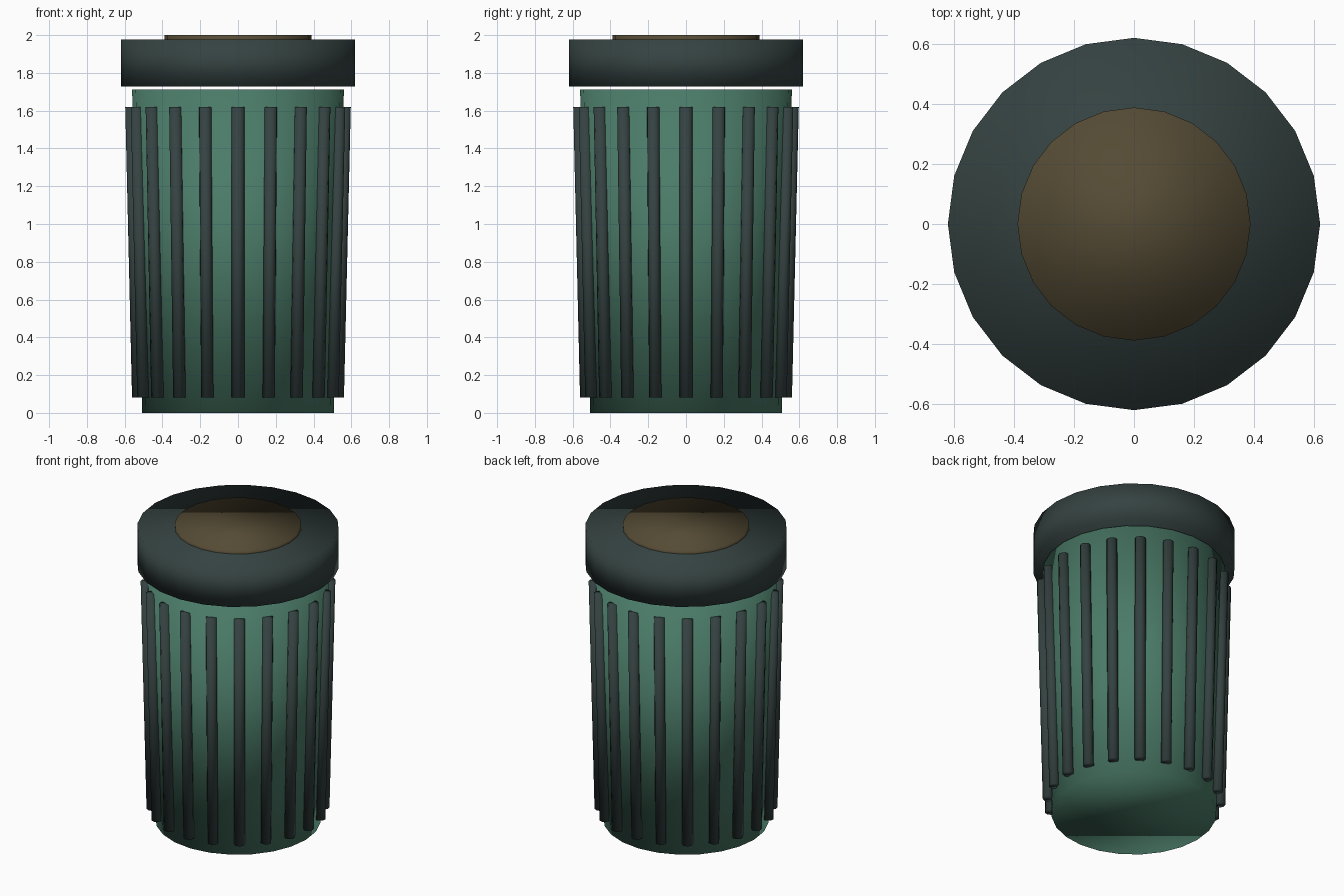
import bpy, bmesh, math
from mathutils import Vector, Matrix

if "Cube" in bpy.data.objects:
    bpy.data.objects.remove(bpy.data.objects["Cube"])


def material(name, color):
    mat = bpy.data.materials.new(name)
    mat.diffuse_color = (*color, 1.0)
    mat.use_nodes = True
    mat.node_tree.nodes["Principled BSDF"].inputs["Base Color"].default_value = mat.diffuse_color
    return mat


green = material("green_paint", (0.07, 0.20, 0.14))
dark = material("dark_metal", (0.035, 0.055, 0.053))
brown = material("brown_paint", (0.09, 0.07, 0.035))


def add_object(name, bm, mat):
    # The whole model is softly shaded, even across its rims
    for face in bm.faces:
        face.smooth = True
    mesh = bpy.data.meshes.new(name)
    bm.to_mesh(mesh)
    bm.free()
    mesh.materials.append(mat)
    obj = bpy.data.objects.new(name, mesh)
    bpy.context.collection.objects.link(obj)
    return obj


def frustum(name, r_bottom, r_top, z0, z1, sides, mat, lean=(0, 0), angle=0.0):
    """Capped frustum with level ends; lean = distance from axis at bottom, top."""
    bm = bmesh.new()
    rings = []
    for r, z, offset in ((r_bottom, z0, lean[0]), (r_top, z1, lean[1])):
        ring = []
        for i in range(sides):
            a = math.tau * i / sides
            p = Vector((offset + r * math.cos(a), r * math.sin(a), z))
            ring.append(bm.verts.new(Matrix.Rotation(angle, 3, 'Z') @ p))
        rings.append(ring)
    low, high = rings
    for i in range(sides):
        j = (i + 1) % sides
        bm.faces.new((low[i], low[j], high[j], high[i]))
    bm.faces.new(low[::-1])
    bm.faces.new(high)
    return add_object(name, bm, mat)


# Tapered bin body
frustum("bin_body", 0.507, 0.561, 0.0, 1.713, 24, green)

# Lid ring floating just above the body, with an inset disc on top
frustum("lid", 0.62, 0.62, 1.728, 1.978, 24, dark)
frustum("lid_disc", 0.388, 0.388, 1.95, 2.0, 24, brown)

# Twenty round slats following the taper of the body
SLATS = 20
for k in range(SLATS):
    frustum(f"slat_{k + 1:02d}", 0.034, 0.034, 0.081, 1.619, 8, dark,
            lean=(0.527, 0.563), angle=math.tau * k / SLATS)
